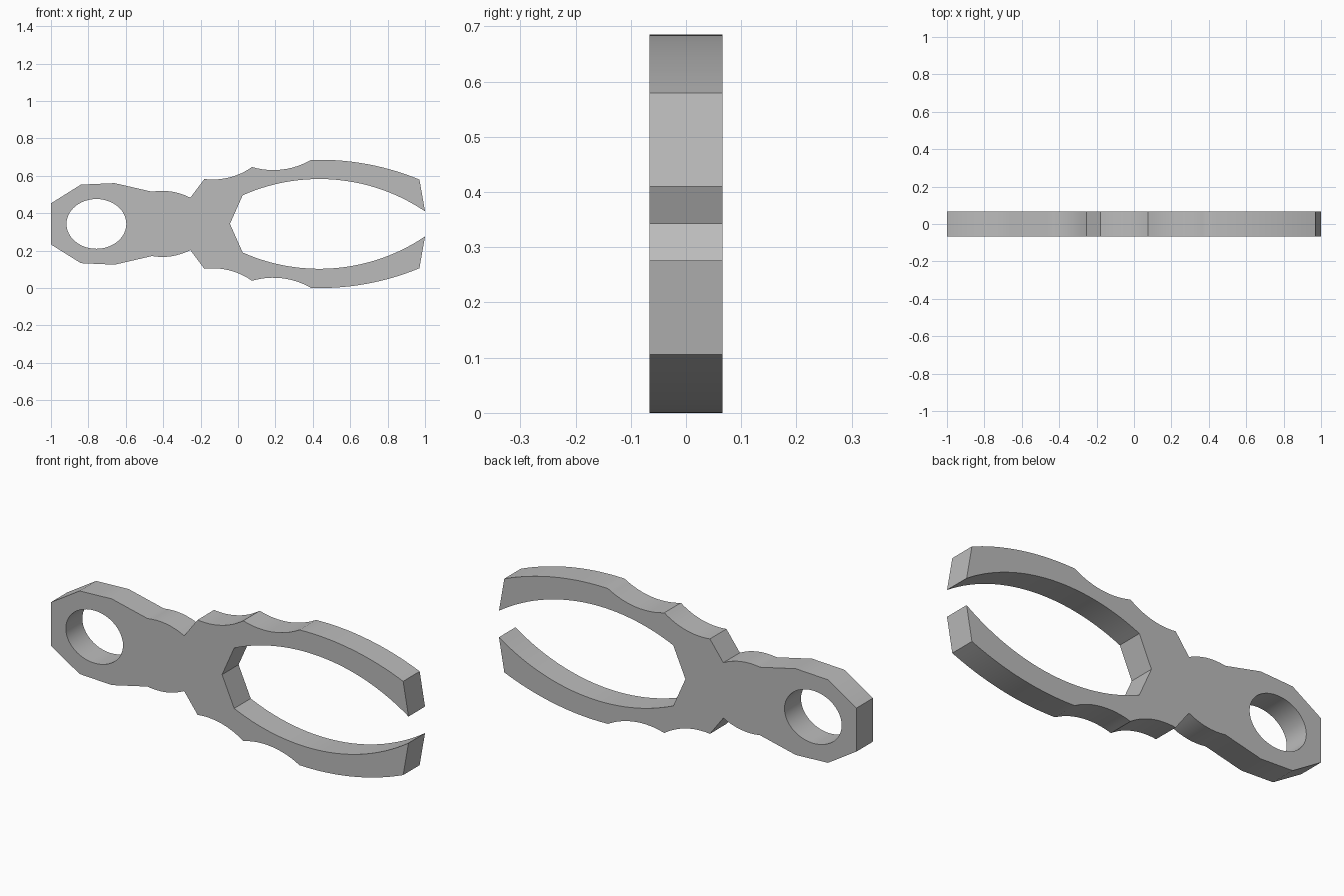
import bpy, bmesh, math
from mathutils import Vector

cube = bpy.data.objects.get("Cube")
if cube:
    bpy.data.objects.remove(cube, do_unlink=True)

MID_Z = 0.3425
HALF_DEPTH = 0.066


def arc(a, b, c, steps=12):
    """Circular arc from a through b to c."""
    a, b, c = Vector(a), Vector(b), Vector(c)
    d = 2 * (a.x * (b.y - c.y) + b.x * (c.y - a.y) + c.x * (a.y - b.y))
    sa, sb, sc = a.length_squared, b.length_squared, c.length_squared
    mid = Vector(((sa * (b.y - c.y) + sb * (c.y - a.y) + sc * (a.y - b.y)) / d,
                  (sa * (c.x - b.x) + sb * (a.x - c.x) + sc * (b.x - a.x)) / d))
    start = math.atan2(a.y - mid.y, a.x - mid.x)
    sweep = math.atan2(c.y - mid.y, c.x - mid.x) - start
    sweep = (sweep + math.pi) % math.tau - math.pi
    r = (a - mid).length
    return [(mid.x + r * math.cos(start + sweep * i / steps),
             mid.y + r * math.sin(start + sweep * i / steps)) for i in range(steps + 1)]


# Upper half of the outline: handle, waist, finger scallops, jaw, inner jaw
upper = [(-1, 0.11), (-0.84, 0.21), (-0.66, 0.218)]
upper += arc((-0.46, 0.172), (-0.345, 0.171), (-0.255, 0.14), 8)
upper += arc((-0.18, 0.24), (-0.04, 0.25), (0.075, 0.304))
upper += arc((0.075, 0.304), (0.22, 0.289), (0.39, 0.342))[1:]
upper += arc((0.39, 0.342), (0.7, 0.318), (0.97, 0.237), 18)[1:]
upper += arc((1, 0.067), (0.44, 0.24), (0.025, 0.153), 28)

# Mirror it below the centre line, with one shared point at the throat
outline = upper + [(-0.043, 0)] + [(x, -h) for x, h in reversed(upper)]
hole = [(-0.757 + 0.16 * math.cos(math.tau * i / 48),
         0.133 * math.sin(math.tau * i / 48)) for i in range(48)]

# Fill the profile around the handle hole and extrude it to thickness
bm = bmesh.new()
edges = []
for loop in (outline, hole):
    verts = [bm.verts.new((x, -HALF_DEPTH, MID_Z + h)) for x, h in loop]
    edges += [bm.edges.new((v, verts[i - 1])) for i, v in enumerate(verts)]
bmesh.ops.triangle_fill(bm, edges=edges, use_beauty=True, normal=(0, -1, 0))
back = bmesh.ops.extrude_face_region(bm, geom=bm.faces[:], use_keep_orig=True)["geom"]
bmesh.ops.translate(bm, vec=(0, 2 * HALF_DEPTH, 0),
                    verts=[v for v in back if isinstance(v, bmesh.types.BMVert)])
bmesh.ops.recalc_face_normals(bm, faces=bm.faces[:])

mesh = bpy.data.meshes.new("gripper")
bm.to_mesh(mesh)
bm.free()
gripper = bpy.data.objects.new("gripper", mesh)
bpy.context.collection.objects.link(gripper)

# Plain grey material
grey = bpy.data.materials.new("grey")
grey.use_nodes = True
color = (0.5, 0.5, 0.5, 1)
grey.diffuse_color = color
grey.node_tree.nodes["Principled BSDF"].inputs["Base Color"].default_value = color
mesh.materials.append(grey)

# Smooth the curved rims, keep the corners sharp
bpy.ops.object.select_all(action="DESELECT")
gripper.select_set(True)
bpy.context.view_layer.objects.active = gripper
bpy.ops.object.shade_smooth_by_angle(angle=math.radians(30))
